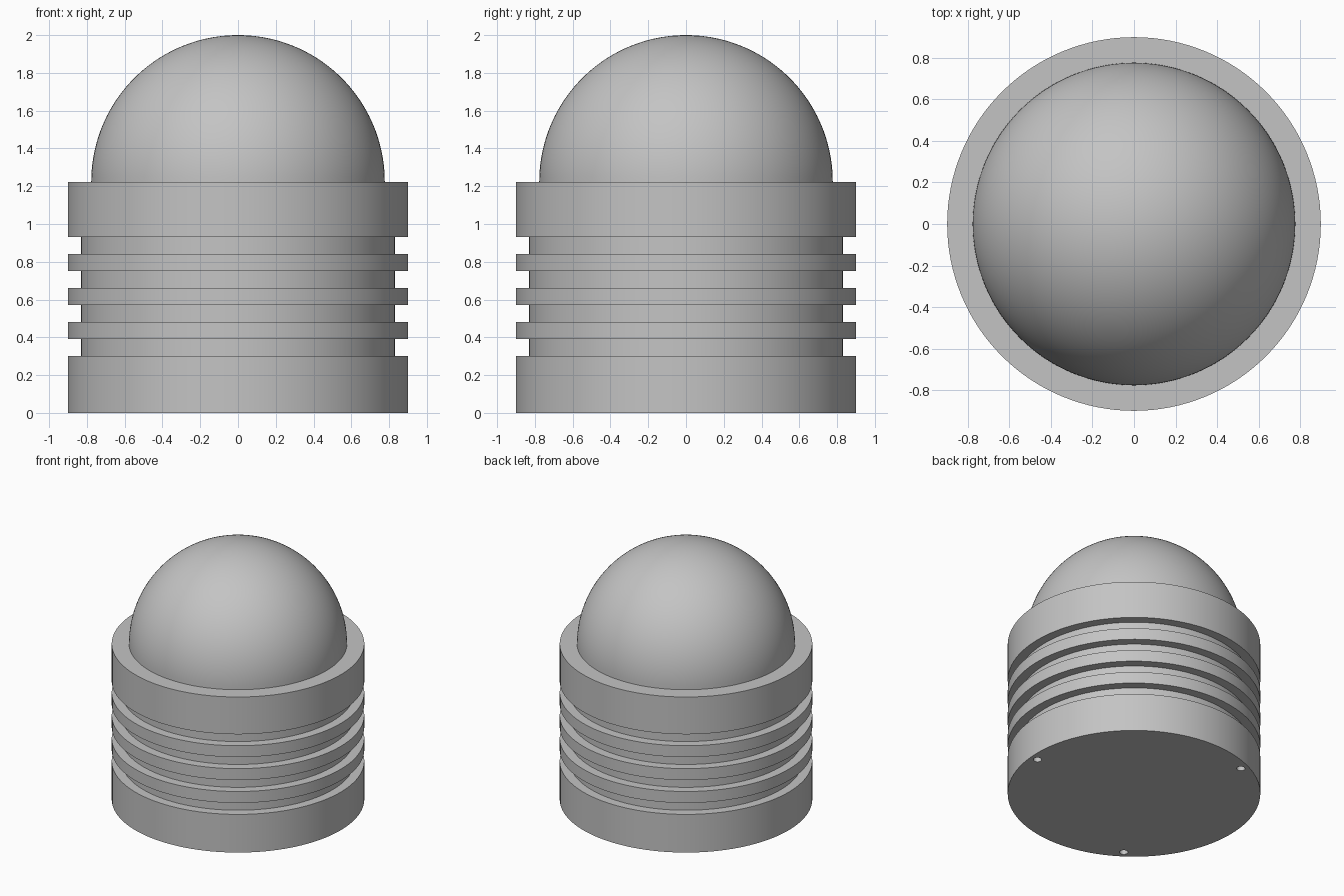
import bpy
import bmesh
from math import sin, cos, pi, radians
from mathutils import Matrix, Vector

SEGMENTS = 128
R_OUT, R_GROOVE, R_DOME = 0.9, 0.83, 0.777
Z_GROOVE, STEP, Z_TOP = 0.30, 0.09, 1.223

cube = bpy.data.objects.get("Cube")
if cube:
    bpy.data.objects.remove(cube, do_unlink=True)

grey = bpy.data.materials.new("plain_grey")
grey.use_nodes = True
grey.diffuse_color = (0.55, 0.55, 0.55, 1)
grey.node_tree.nodes["Principled BSDF"].inputs["Base Color"].default_value = grey.diffuse_color


def add_object(name, bm):
    mesh = bpy.data.meshes.new(name)
    bmesh.ops.recalc_face_normals(bm, faces=bm.faces)
    bm.to_mesh(mesh)
    bm.free()
    mesh.materials.append(grey)
    obj = bpy.data.objects.new(name, mesh)
    bpy.context.collection.objects.link(obj)
    return obj


def lathe(name, profile):
    """Turn a list of (radius, height) points around z."""
    bm = bmesh.new()
    verts = [bm.verts.new((r, 0, z)) for r, z in profile]
    edges = [bm.edges.new(pair) for pair in zip(verts, verts[1:])]
    bmesh.ops.spin(bm, geom=verts + edges, cent=(0, 0, 0), axis=(0, 0, 1),
                   angle=2 * pi, steps=SEGMENTS, use_duplicate=False)
    bmesh.ops.remove_doubles(bm, verts=bm.verts, dist=0.0001)
    # Close flat ends with one polygon each
    rims = [e for e in bm.edges if e.is_boundary]
    if rims:
        bmesh.ops.holes_fill(bm, edges=rims, sides=0)
    return add_object(name, bm)


def activate(obj):
    bpy.ops.object.select_all(action="DESELECT")
    obj.select_set(True)
    bpy.context.view_layer.objects.active = obj


# Body: a cylinder with four square grooves
profile = [(R_OUT, 0)]
for i in range(4):
    low = Z_GROOVE + 2 * STEP * i
    high = low + STEP
    profile += [(R_OUT, low), (R_GROOVE, low), (R_GROOVE, high), (R_OUT, high)]
profile.append((R_OUT, Z_TOP))
body = lathe("grooved_body", profile)

# Three small blind holes in the underside
bm = bmesh.new()
for i in range(3):
    a = radians(120 * i - 5)
    spot = Vector((0.84 * cos(a), 0.84 * sin(a), 0))
    bmesh.ops.create_cone(bm, cap_ends=True, segments=24, radius1=0.03,
                          radius2=0.03, depth=0.4, matrix=Matrix.Translation(spot))
cutter = add_object("hole_cutter", bm)
cutter.hide_render = True

activate(body)
cut = body.modifiers.new("holes", "BOOLEAN")
cut.operation = "DIFFERENCE"
cut.solver = "EXACT"
cut.object = cutter
bpy.ops.object.modifier_apply(modifier=cut.name)
bpy.data.objects.remove(cutter, do_unlink=True)

# Dome: a hemisphere resting on the body
RINGS = 40
arc = [pi / 2 * i / RINGS for i in range(RINGS + 1)]
dome = lathe("dome", [(R_DOME * cos(t), Z_TOP + R_DOME * sin(t)) for t in arc])

for obj in (body, dome):
    activate(obj)
    bpy.ops.object.shade_smooth_by_angle(angle=radians(30))
